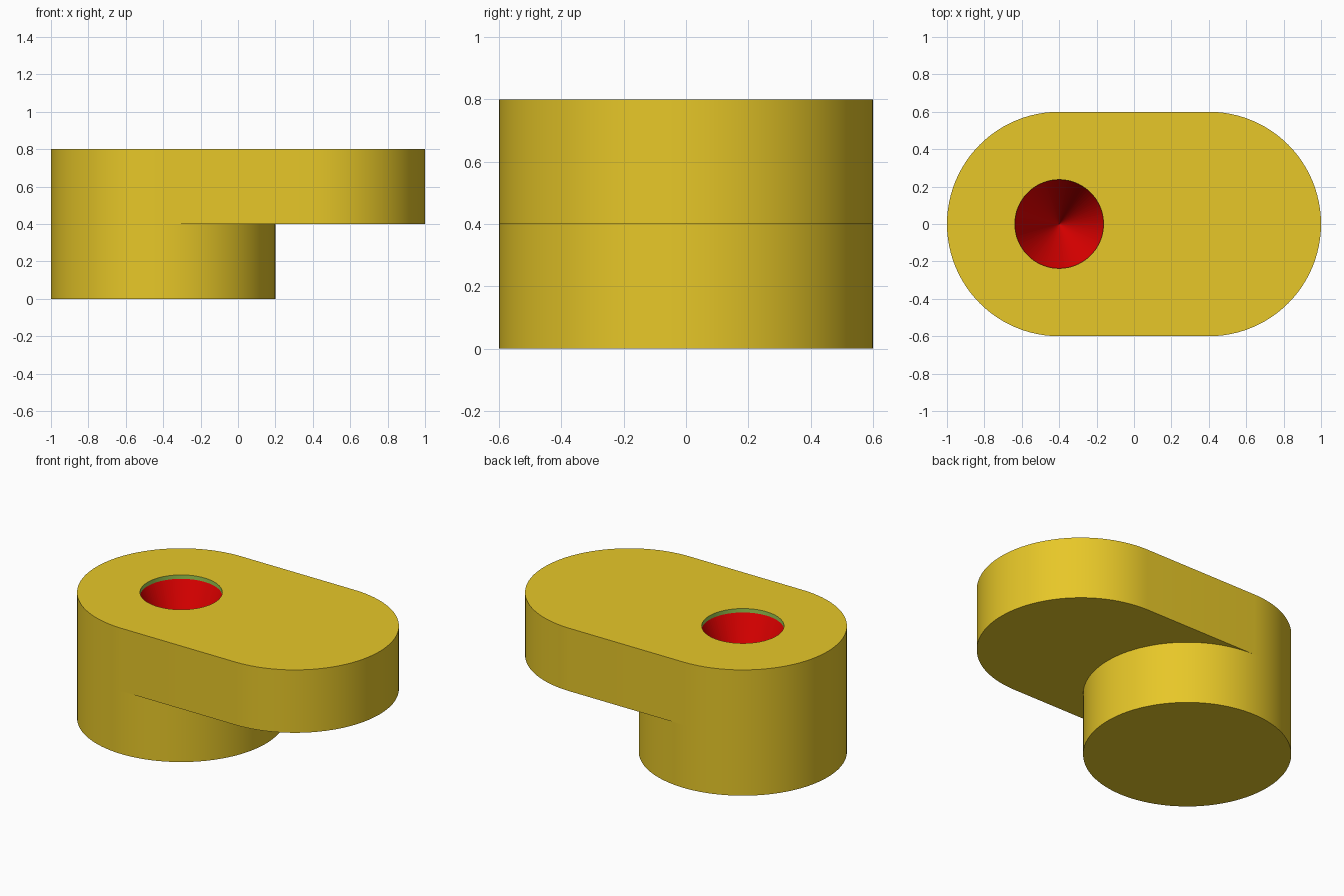
import bpy, bmesh, math

if "Cube" in bpy.data.objects:
    bpy.data.objects.remove(bpy.data.objects["Cube"])

N = 48            # segments per half circle
R, OFF = 0.6, 0.4  # end radius and centre offset
HOLE_R = 0.237
Z_MID, Z_TOP, Z_LIP, Z_TIP = 0.4, 0.8, 0.775, 0.18


def srgb(r, g, b):
    def lin(c):
        c /= 255
        return c / 12.92 if c <= 0.04045 else ((c + 0.055) / 1.055) ** 2.4
    return (lin(r), lin(g), lin(b), 1)


def material(name, rgb):
    m = bpy.data.materials.new(name)
    m.diffuse_color = srgb(*rgb)
    m.use_nodes = True
    m.node_tree.nodes["Principled BSDF"].inputs["Base Color"].default_value = m.diffuse_color
    return m


yellow = material("yellow", (249, 215, 44))
green = material("green", (157, 203, 81))
red = material("red", (255, 0, 0))


def arc(cx, r, start, sweep, steps):
    return [(cx + r * math.cos(start + sweep * i / steps),
             r * math.sin(start + sweep * i / steps)) for i in range(steps + 1)]


def circle(r, count):
    return arc(-OFF, r, -math.pi / 2, 2 * math.pi, count)[:-1]


def ring(bm, pts, z):
    return [bm.verts.new((x, y, z)) for x, y in pts]


def bridge(bm, a, b):
    n = len(a)
    return [bm.faces.new((a[i], a[(i + 1) % n], b[(i + 1) % n], b[i])) for i in range(n)]


def finish(bm, name, mats):
    me = bpy.data.meshes.new(name)
    bm.to_mesh(me)
    bm.free()
    ob = bpy.data.objects.new(name, me)
    bpy.context.collection.objects.link(ob)
    for m in mats:
        me.materials.append(m)
    bpy.ops.object.select_all(action='DESELECT')
    ob.select_set(True)
    bpy.context.view_layer.objects.active = ob
    bpy.ops.object.shade_smooth_by_angle(angle=math.radians(15))
    return ob


right_arc = arc(OFF, R, -math.pi / 2, math.pi, N)
left_arc = arc(-OFF, R, math.pi / 2, math.pi, N)
stadium = right_arc + left_arc
hole = circle(HOLE_R, len(stadium))

# round foot under one end
bm = bmesh.new()
low = ring(bm, circle(R, 2 * N), 0)
bridge(bm, low, ring(bm, circle(R, 2 * N), Z_MID))
bm.faces.new(low[::-1])
finish(bm, "foot", [yellow])

# rounded arm: side wall, top around the hole, overhanging underside
bm = bmesh.new()
bottom = ring(bm, stadium, Z_MID)
top = ring(bm, stadium, Z_TOP)
bridge(bm, bottom, top)
bridge(bm, top, ring(bm, hole, Z_TOP))
inner = ring(bm, circle(R, 2 * N)[1:N], Z_MID)
outline = bottom[:N + 2] + inner[::-1] + [bottom[-1]]
bm.faces.new(outline[::-1])
finish(bm, "arm", [yellow])

# conical socket with a short straight lip
bm = bmesh.new()
rim = ring(bm, hole, Z_TOP)
lip = ring(bm, hole, Z_LIP)
bridge(bm, rim, lip)
tip = bm.verts.new((-OFF, 0, Z_TIP))
for i in range(len(lip)):
    f = bm.faces.new((lip[i], lip[(i + 1) % len(lip)], tip))
    f.material_index = 1
socket = finish(bm, "socket", [green, red])
for p in socket.data.polygons:
    if p.material_index == 1:
        p.use_smooth = False
